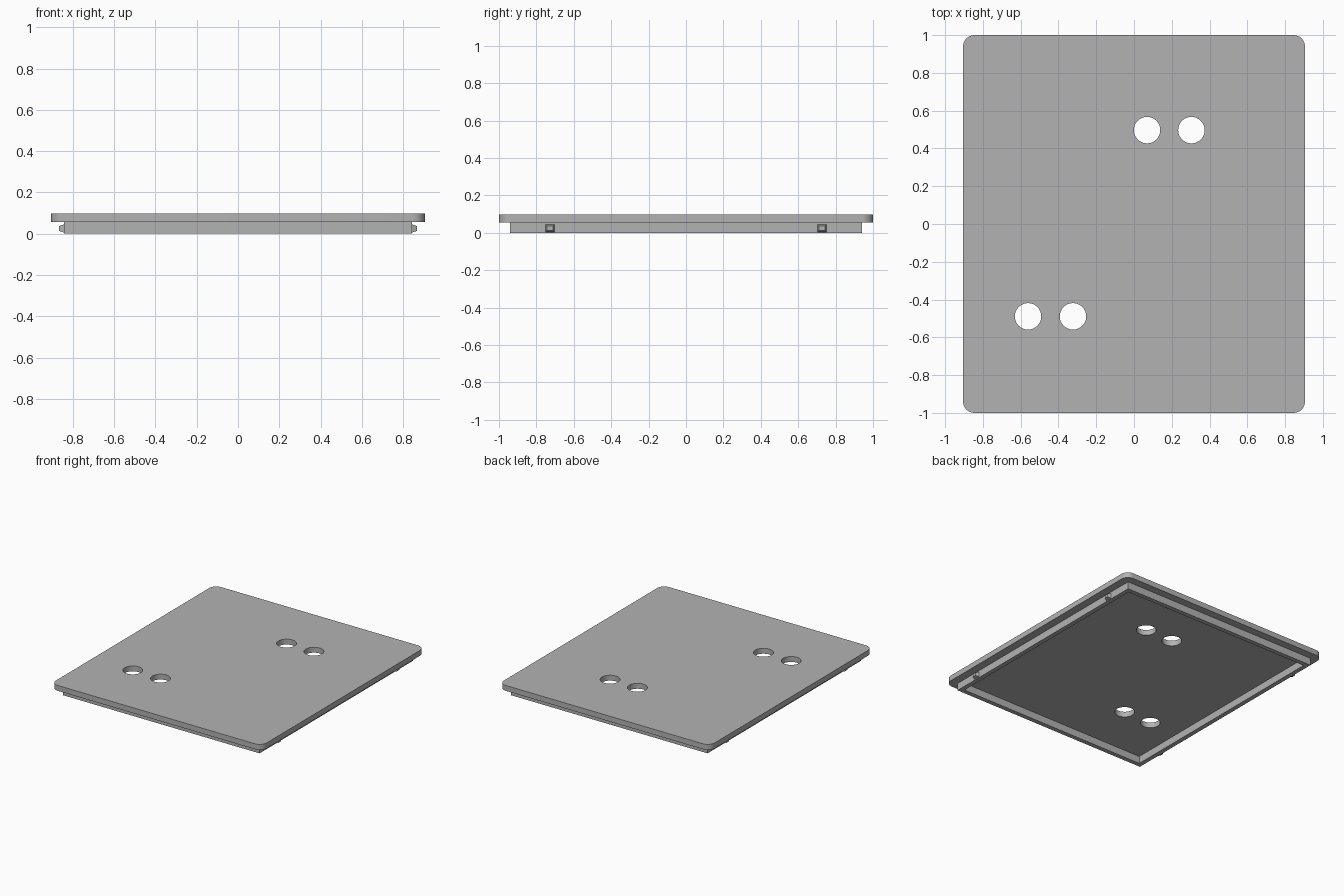
import bpy, bmesh, math
from mathutils import Matrix, Vector

if "Cube" in bpy.data.objects:
    bpy.data.objects.remove(bpy.data.objects["Cube"], do_unlink=True)

grey = bpy.data.materials.new("plain_grey")
grey.use_nodes = True
grey.diffuse_color = (0.45, 0.45, 0.45, 1)
grey.node_tree.nodes["Principled BSDF"].inputs["Base Color"].default_value = grey.diffuse_color

HALF_X, HALF_Y, TOP, STEP = 0.905, 1.0, 0.098, 0.056
RIM_X, RIM_Y, WALL = 0.843, 0.94, 0.035


def finish(name, bm):
    mesh = bpy.data.meshes.new(name)
    bmesh.ops.recalc_face_normals(bm, faces=bm.faces[:])
    bm.to_mesh(mesh)
    bm.free()
    obj = bpy.data.objects.new(name, mesh)
    bpy.context.collection.objects.link(obj)
    mesh.materials.append(grey)
    return obj


def box(bm, hx, hy, z0, z1):
    mat = Matrix.Translation((0, 0, (z0 + z1) / 2)) @ Matrix.Diagonal((2 * hx, 2 * hy, z1 - z0, 1))
    return bmesh.ops.create_cube(bm, size=1, matrix=mat)["verts"]


def subtract(target, cutter):
    cutter.hide_render = True
    mod = target.modifiers.new("cut", "BOOLEAN")
    mod.operation, mod.solver, mod.object = "DIFFERENCE", "EXACT", cutter
    bpy.ops.object.select_all(action="DESELECT")
    bpy.context.view_layer.objects.active = target
    target.select_set(True)
    bpy.ops.object.modifier_apply(modifier=mod.name)
    bpy.data.objects.remove(cutter, do_unlink=True)


# Cover plate with rounded corners
bm = bmesh.new()
box(bm, HALF_X, HALF_Y, STEP, TOP)
corners = [e for e in bm.edges if abs(e.verts[0].co.z - e.verts[1].co.z) > 0.01]
bmesh.ops.bevel(bm, geom=corners, offset=0.06, segments=8, profile=0.5, affect="EDGES")
plate = finish("cover_plate", bm)

# Two pairs of round holes
bm = bmesh.new()
for x, y in ((0.069, 0.497), (0.304, 0.497), (-0.561, -0.489), (-0.323, -0.489)):
    bmesh.ops.create_cone(bm, cap_ends=True, segments=48, radius1=0.07, radius2=0.07,
                          depth=0.3, matrix=Matrix.Translation((x, y, TOP)))
subtract(plate, finish("hole_cutter", bm))
bpy.ops.object.shade_smooth_by_angle(angle=math.radians(30))

# Thin locating rim under the plate
bm = bmesh.new()
loops = [[bm.verts.new((sx * (RIM_X - w), sy * (RIM_Y - w), z))
          for sx, sy in ((-1, -1), (1, -1), (1, 1), (-1, 1))]
         for w, z in ((0, STEP), (0, 0), (WALL, 0), (WALL, STEP))]
for a, b in zip(loops, loops[1:] + loops[:1]):
    for i in range(4):
        j = (i + 1) % 4
        bm.faces.new((a[i], a[j], b[j], b[i]))
finish("locating_rim", bm)

# Tapered snap clips on both long sides of the rim
for side, sx in (("left", 1), ("right", -1)):
    for end, sy in (("front", -1), ("back", 1)):
        bm = bmesh.new()
        verts = bmesh.ops.create_cube(bm, size=1)["verts"]
        for v in verts:
            outer = v.co.x * sx > 0
            half_y, half_z = (0.015, 0.012) if outer else (0.026, 0.021)
            v.co = Vector((sx * (RIM_X + (0.024 if outer else -0.005)),
                           sy * 0.727 + math.copysign(half_y, v.co.y),
                           0.025 + math.copysign(half_z, v.co.z)))
        finish(f"{side}_{end}_clip", bm)
